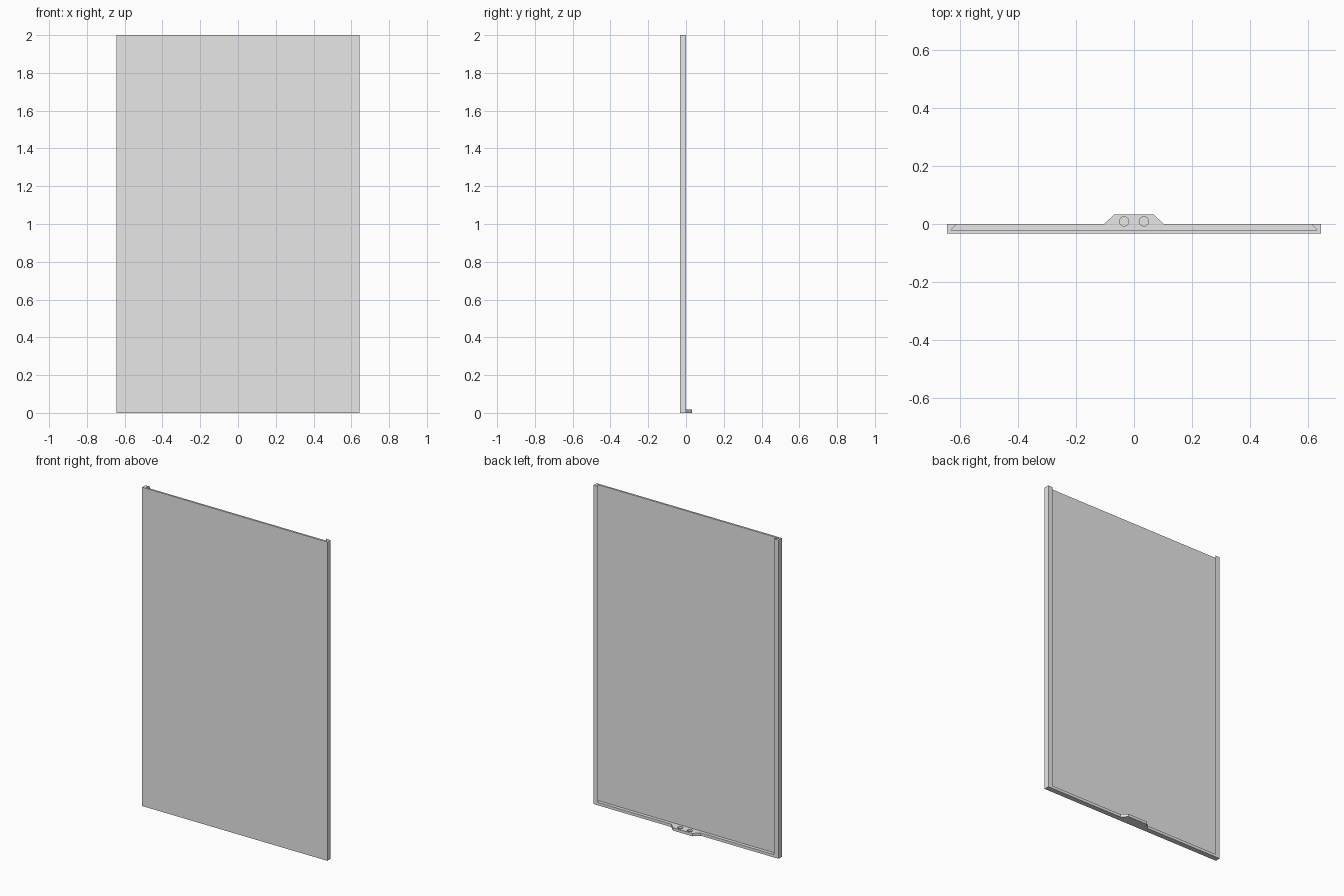
import bpy
import bmesh

cube = bpy.data.objects.get("Cube")
if cube:
    bpy.data.objects.remove(cube, do_unlink=True)

HEIGHT = 2.0
HALF_W = 0.643      # half width of the panel
FRONT = -0.033      # front face
SKIN = -0.021       # back of the thin sheet
RAIL_H = 0.018      # height of the bottom rail

grey = bpy.data.materials.new("light grey")
grey.use_nodes = True
colour = (0.8, 0.8, 0.8, 1.0)
grey.diffuse_color = colour
grey.node_tree.nodes["Principled BSDF"].inputs["Base Color"].default_value = colour


def mirrored(half):
    """Complete a right-hand outline with its mirror image in x."""
    return half + [(-x, y) for x, y in reversed(half)]


def prism(name, outline, z0, z1):
    """Extrude a flat outline upwards from z0 to z1."""
    bm = bmesh.new()
    face = bm.faces.new([bm.verts.new((x, y, z0)) for x, y in outline])
    grown = bmesh.ops.extrude_face_region(bm, geom=[face])["geom"]
    top = [v for v in grown if isinstance(v, bmesh.types.BMVert)]
    bmesh.ops.translate(bm, verts=top, vec=(0, 0, z1 - z0))
    bmesh.ops.recalc_face_normals(bm, faces=bm.faces)
    mesh = bpy.data.meshes.new(name)
    bm.to_mesh(mesh)
    bm.free()
    mesh.materials.append(grey)
    obj = bpy.data.objects.new(name, mesh)
    bpy.context.collection.objects.link(obj)
    return obj


# Sheet with undercut side posts
prism("door_panel", mirrored([(HALF_W, FRONT), (HALF_W, 0),
                              (0.61, 0), (0.631, SKIN)]), 0, HEIGHT)

# Bottom rail fitted between the posts, with the tab at its middle
rail = prism("bottom_rail_with_tab",
             mirrored([(0.631, SKIN), (0.61, 0), (0.102, 0), (0.068, 0.033)]),
             0, RAIL_H)

# Two round blind holes in the tab
for side, x in (("left", 0.034), ("right", -0.034)):
    bpy.ops.mesh.primitive_cylinder_add(vertices=32, radius=0.016, depth=0.03,
                                        location=(x, 0.009, 0.021))
    cutter = bpy.context.object
    cutter.name = side + "_hole_cutter"
    cutter.data.materials.append(grey)
    cutter.hide_render = True
    cutter.hide_viewport = True
    cut = rail.modifiers.new(side + " hole", 'BOOLEAN')
    cut.operation = 'DIFFERENCE'
    cut.solver = 'EXACT'
    cut.object = cutter
